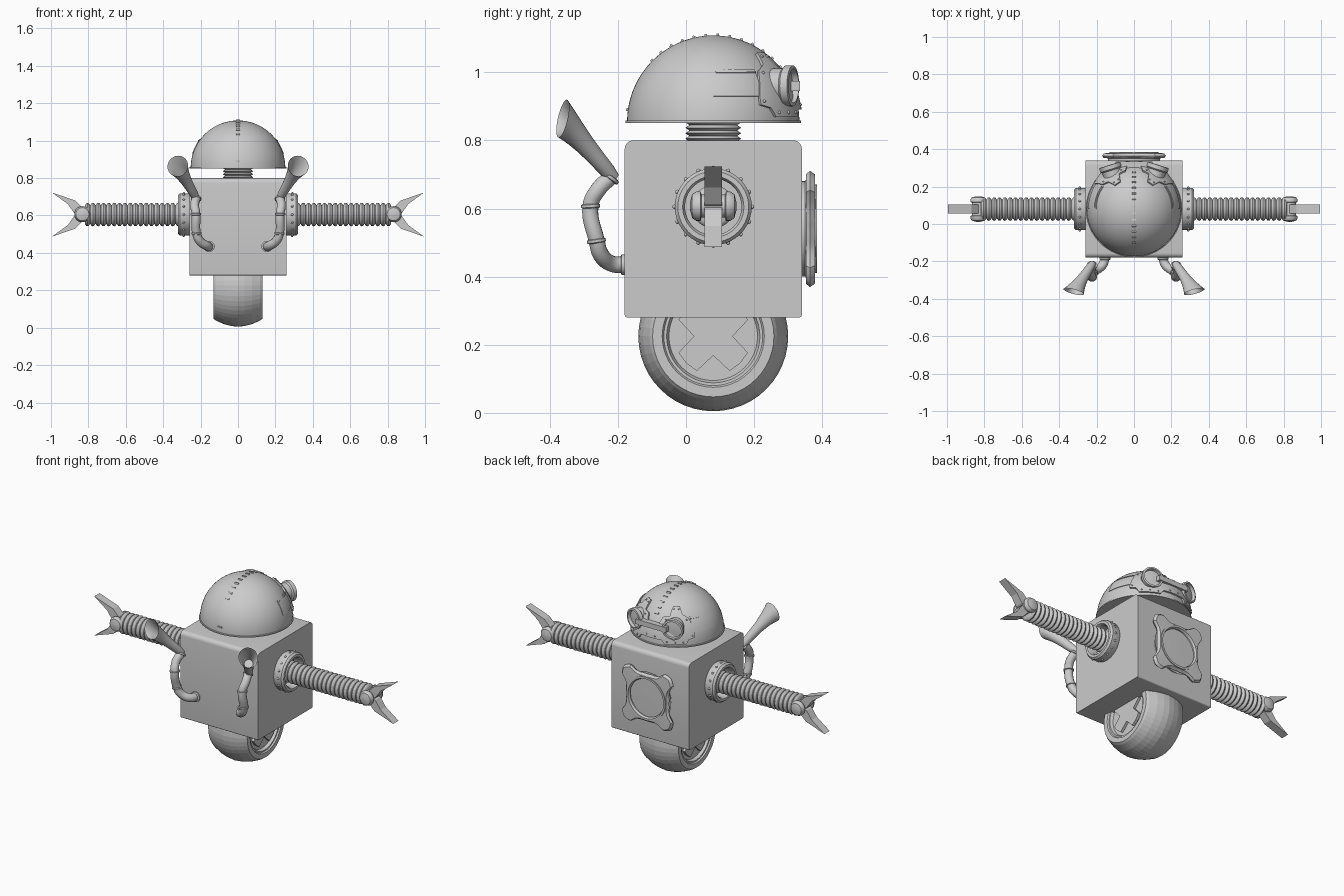
import bpy, bmesh, math
from math import sin, cos, pi, radians
from mathutils import Vector, Matrix

if "Cube" in bpy.data.objects:
    bpy.data.objects.remove(bpy.data.objects["Cube"])


def finish(name, bm, angle=35):
    bmesh.ops.recalc_face_normals(bm, faces=bm.faces)
    me = bpy.data.meshes.new(name)
    bm.to_mesh(me)
    bm.free()
    ob = bpy.data.objects.new(name, me)
    bpy.context.collection.objects.link(ob)
    if angle:
        bpy.ops.object.select_all(action='DESELECT')
        ob.select_set(True)
        bpy.context.view_layer.objects.active = ob
        bpy.ops.object.shade_smooth_by_angle(angle=radians(angle))
    return ob


def loft(name, rings, angle=35, loop=False):
    """Skin a list of equal-length rings; ends are capped unless looped."""
    bm = bmesh.new()
    vs = [[bm.verts.new(p) for p in r] for r in rings]
    pairs = list(zip(vs, vs[1:])) + ([(vs[-1], vs[0])] if loop else [])
    n = len(vs[0])
    for a, b in pairs:
        for i in range(n):
            j = (i + 1) % n
            bm.faces.new((a[i], a[j], b[j], b[i]))
    if not loop:
        bm.faces.new(vs[0])
        bm.faces.new(vs[-1])
    return finish(name, bm, angle)


def circle(c, d, r, n):
    q = Vector(d).to_track_quat('Z', 'Y')
    return [Vector(c) + q @ Vector((r * cos(2 * pi * i / n), r * sin(2 * pi * i / n), 0)) for i in range(n)]


def lathe(name, origin, axis, profile, n=32, angle=35, loop=False):
    """Profile of (radius, height along axis)."""
    d = Vector(axis).normalized()
    return loft(name, [circle(Vector(origin) + d * h, d, r, n) for r, h in profile], angle, loop)


def prism(name, pts, place, a, b, angle=0):
    """Extrude a 2D outline between depths a and b."""
    return loft(name, [[place(u, v, d) for u, v in pts] for d in (a, b)], angle)


def beads(name, spots, r):
    bm = bmesh.new()
    for p in spots:
        bmesh.ops.create_icosphere(bm, subdivisions=1, radius=r, matrix=Matrix.Translation(p))
    finish(name, bm, 60)


def pipe(name, pts, r):
    cu = bpy.data.curves.new(name, 'CURVE')
    cu.dimensions = '3D'
    cu.bevel_depth, cu.bevel_resolution, cu.use_fill_caps, cu.resolution_u = r, 4, True, 6
    sp = cu.splines.new('BEZIER')
    sp.bezier_points.add(len(pts) - 1)
    for b, p in zip(sp.bezier_points, pts):
        b.co = p
        b.handle_left_type = b.handle_right_type = 'AUTO'
    ob = bpy.data.objects.new(name, cu)
    bpy.context.collection.objects.link(ob)
    bpy.ops.object.select_all(action='DESELECT')
    ob.select_set(True)
    bpy.context.view_layer.objects.active = ob
    bpy.ops.object.convert(target='MESH')
    bpy.ops.object.shade_smooth_by_angle(angle=radians(40))


C = Vector((0, 0.08, 0.855))   # dome centre
R = 0.253


def on_dome(az, el, r):
    """Point on the dome; azimuth measured from +y towards +x, in degrees."""
    a, e = radians(az), radians(el)
    return C + r * Vector((cos(e) * sin(a), cos(e) * cos(a), sin(e)))


def interp(table, x):
    for (a, u), (b, v) in zip(table, table[1:]):
        if x <= b:
            return u + (v - u) * (x - a) / (b - a)
    return table[-1][1]


def dome_plate(name, azs, lo, hi, r0, r1, rows=8):
    """Curved plate lying on the dome between two elevation tables."""
    rings = []
    for az in azs:
        a, b = interp(lo, abs(az)), interp(hi, abs(az))
        els = [a + (b - a) * k / rows for k in range(rows + 1)]
        rings.append([on_dome(az, e, r1) for e in els] + [on_dome(az, e, r0) for e in reversed(els)])
    loft(name, rings, 25)


# body: side profile with rounded long edges
outline = []
for cy, cz, r, a0 in ((0.34, 0.8, 0.025, 0), (-0.18, 0.8, 0.025, 90), (-0.18, 0.28, 0.008, 180), (0.34, 0.28, 0.008, 270)):
    sy, sz = (-1 if cy > 0 else 1), (-1 if cz > 0.5 else 1)
    for k in range(6):
        t = radians(a0 + 18 * k)
        outline.append((cy + sy * r + r * cos(t), cz + sz * r + r * sin(t)))
prism("body", outline, lambda u, v, d: Vector((d, u, v)), -0.258, 0.258, 30)

# neck bellows
neck = [(0.07, 0)]
for k in range(4):
    neck += [(0.07, 0.012 + k * 0.016), (0.082, 0.02 + k * 0.016)]
lathe("neck", (0, 0.08, 0.785), (0, 0, 1), neck + [(0.07, 0.08)], 32)

# dome head with rim
dome = [(0.258, -0.004), (0.258, 0.003), (R, 0.004)]
dome += [(R * cos(radians(e)), R * sin(radians(e))) for e in range(5, 90, 5)] + [(0.003, R)]
lathe("head_dome", C, (0, 0, 1), dome, 64)

# seam and stitches over the dome
bm = bmesh.new()
for k in range(46):
    e0, e1 = 2 + k * 3.2, 2 + (k + 1) * 3.2
    q = [on_dome(180, e, R + 0.002) + Vector((x, 0, 0)) for e, x in ((e0, -.002), (e0, .002), (e1, .002), (e1, -.002))]
    bm.faces.new([bm.verts.new(p) for p in q])
finish("head_seam", bm)
bm = bmesh.new()
for e in [8] + list(range(45, 146, 8)):
    m = Matrix.Translation(on_dome(180, e, R + 0.001)) @ Matrix.Rotation(radians(e - 90), 4, 'X') @ Matrix.Diagonal((0.024, 0.008, 0.009, 1))
    bmesh.ops.create_cube(bm, size=1, matrix=m)
finish("head_stitches", bm, 0)

# face mask and side plates
hi = [(0, 27), (9, 27), (13, 36), (23, 38), (26, 51), (39, 51), (43, 40), (52, 35), (57, 16)]
lo = [(0, 8), (15, 8), (19, 3), (45, 3), (49, 9), (57, 11)]
dome_plate("face_mask", range(-57, 58, 2), lo, hi, R - 0.004, R + 0.009)
beads("mask_rivets", [on_dome(s * a, interp(hi, a) - 4, R + 0.009) for s in (1, -1) for a in (5, 18, 28, 37, 48)], 0.005)
beads("mask_lower_rivets", [on_dome(s * a, interp(lo, a) + 3, R + 0.009) for s in (1, -1) for a in (6, 22, 32, 42, 54)], 0.005)
for s, side in ((1, "right"), (-1, "left")):
    dome_plate("side_plate_" + side, [s * a for a in range(54, 91, 3)], [(0, 17), (90, 17)], [(0, 37), (90, 37)], R - .004, R + .003, 5)
    dome_plate("side_panel_" + side, [s * a for a in range(54, 89, 2)], [(0, 34), (90, 34)], [(0, 35), (90, 35)], R, R + .006, 2)
    # goggle
    lathe("goggle_" + side, (s * 0.098, 0.215, 0.96), (s * 0.3, 0.95, 0),
          [(0.05, 0), (0.052, 0.075), (0.06, 0.082), (0.06, 0.104), (0.05, 0.106), (0.047, 0.088), (0.002, 0.092)], 32)
prism("goggle_bridge", [(-0.1, .945), (.1, .945), (.1, .975), (-0.1, .975)], lambda u, v, d: Vector((u, d, v)), 0.27, 0.335)

# wheel: tyre, recessed hub and cross
lathe("wheel", (0, 0.08, 0.225), (1, 0, 0),
      [(0.13, -0.105), (0.137, -0.122), (0.145, -0.122), (0.15, -0.13), (0.178, -0.13), (0.187, -0.118), (0.206, -0.075),
       (0.216, -0.035), (0.22, 0), (0.216, 0.035), (0.206, 0.075), (0.187, 0.118), (0.178, 0.13), (0.15, 0.13),
       (0.145, 0.122), (0.137, 0.122), (0.13, 0.105)], 48, 0)
cross = []
for k in range(4):
    a = pi / 4 + k * pi / 2
    for u, v in ((0.04, -0.04), (0.106, -0.038), (0.112, 0), (0.106, 0.038)):
        cross.append((u * cos(a) - v * sin(a), u * sin(a) + v * cos(a)))
prism("wheel_cross", cross, lambda u, v, d: Vector((d, 0.08 + u, 0.225 + v)), -0.12, 0.12)

# chest porthole: base ring, four-cornered frame with round opening, glass
lathe("hatch_base", (0, 0.33, 0.54), (0, 1, 0), [(0.14, 0), (0.14, 0.02), (0.15, 0.025)], 48)
N = 64
half = [(0, 0.142), (20, 0.15), (31, 0.175), (34, 0.208), (45, 0.22)]
rings = [[], [], [], [], []]
for i in range(N):
    t = 2 * pi * i / N
    deg = math.degrees(t) % 90
    r = interp(half, min(deg, 90 - deg))
    for ring, (rr, y) in zip(rings, ((r - .012, .352), (r, .364), (r - .012, .378), (0.122, .38), (0.118, .352))):
        ring.append(Vector((rr * cos(t), y, 0.54 + rr * sin(t))))
loft("hatch_frame", rings, 30, loop=True)
lathe("hatch_ring", (0, 0.35, 0.54), (0, 1, 0), [(0.13, 0.02), (0.13, 0.034), (0.118, 0.034), (0.112, 0.02)], 48, loop=True)
lathe("hatch_glass", (0, 0.34, 0.54), (0, 1, 0), [(0.122, 0), (0.122, 0.018), (0.002, 0.02)], 48)

for s, side in ((1, "right"), (-1, "left")):
    # shoulder collar with rivets
    ax = (s, 0, 0)
    lathe("shoulder_collar_" + side, (s * 0.255, 0.08, 0.605), ax,
          [(0.085, 0), (0.108, 0), (0.113, 0.01), (0.113, 0.055), (0.104, 0.066), (0.09, 0.066), (0.083, 0.055)], 40, loop=True)
    beads("collar_rivets_" + side, [Vector((s * 0.29, 0.08 + .114 * cos(k * pi / 8), .605 + .114 * sin(k * pi / 8))) for k in range(16)], 0.007)
    # corrugated arm
    prof = []
    for k in range(20):
        h = 0.25 + k * 0.0285
        prof += [(0.051, h), (0.06, h + 0.006), (0.063, h + 0.013), (0.06, h + 0.02), (0.051, h + 0.026)]
    lathe("arm_" + side, (0, 0.08, 0.605), ax, prof, 32)
    # wrist pivot with end knobs
    lathe("wrist_" + side, (s * 0.832, 0.08, 0.607), (0, 1, 0),
          [(0.012, -0.068), (0.035, -0.062), (0.043, -0.05), (0.043, -0.038), (0.034, -0.034), (0.034, 0.034),
           (0.043, 0.038), (0.043, 0.05), (0.035, 0.062), (0.012, 0.068)], 24)
    # claw fingers
    finger = [(0.82, 0.025), (0.87, 0.075), (0.995, 0.118), (0.91, 0.056), (0.876, 0.008), (0.85, -0.005)]
    for f, pos in ((1, "upper"), (-1, "lower")):
        prism(f"claw_{pos}_{side}", finger, lambda u, v, d: Vector((s * u, d, 0.605 + f * v)), 0.055, 0.105)
    # exhaust pipe, joint rings and flared horn
    V = lambda x, y, z: Vector((s * x, y, z))
    pipe("exhaust_pipe_" + side, [V(.155, -.17, .435), V(.165, -.215, .437), V(.205, -.25, .465), V(.222, -.262, .505),
                                  V(.225, -.28, .61), V(.232, -.258, .655), V(.222, -.218, .695)], 0.024)
    for nm, p, d, r in (("base", V(.155, -.185, .435), V(0, -1, 0), .03), ("lower", V(.222, -.263, .505), V(.02, -.15, 1), .028),
                        ("middle", V(.225, -.28, .607), V(0, -.05, 1), .028), ("upper", V(.224, -.222, .69), V(-.05, .5, .7), .028)):
        lathe(f"pipe_ring_{nm}_{side}", p, d, [(r - .006, -.007), (r, -.004), (r, .004), (r - .006, .007)], 20)
    a, b = V(.222, -.213, .69), V(.322, -.362, .864)
    da, db = V(.35, -.5, .75).normalized(), V(.25, -.95, .22).normalized()
    horn = [(0, .018), (.12, .023), (.35, .026), (.55, .03), (.75, .038), (.9, .048), (1, .057), (.97, .051), (.8, .036), (.6, .024)]
    loft("horn_" + side, [circle(a.lerp(b, t), da.lerp(db, t ** 2), r, 24) for t, r in horn], 40)
